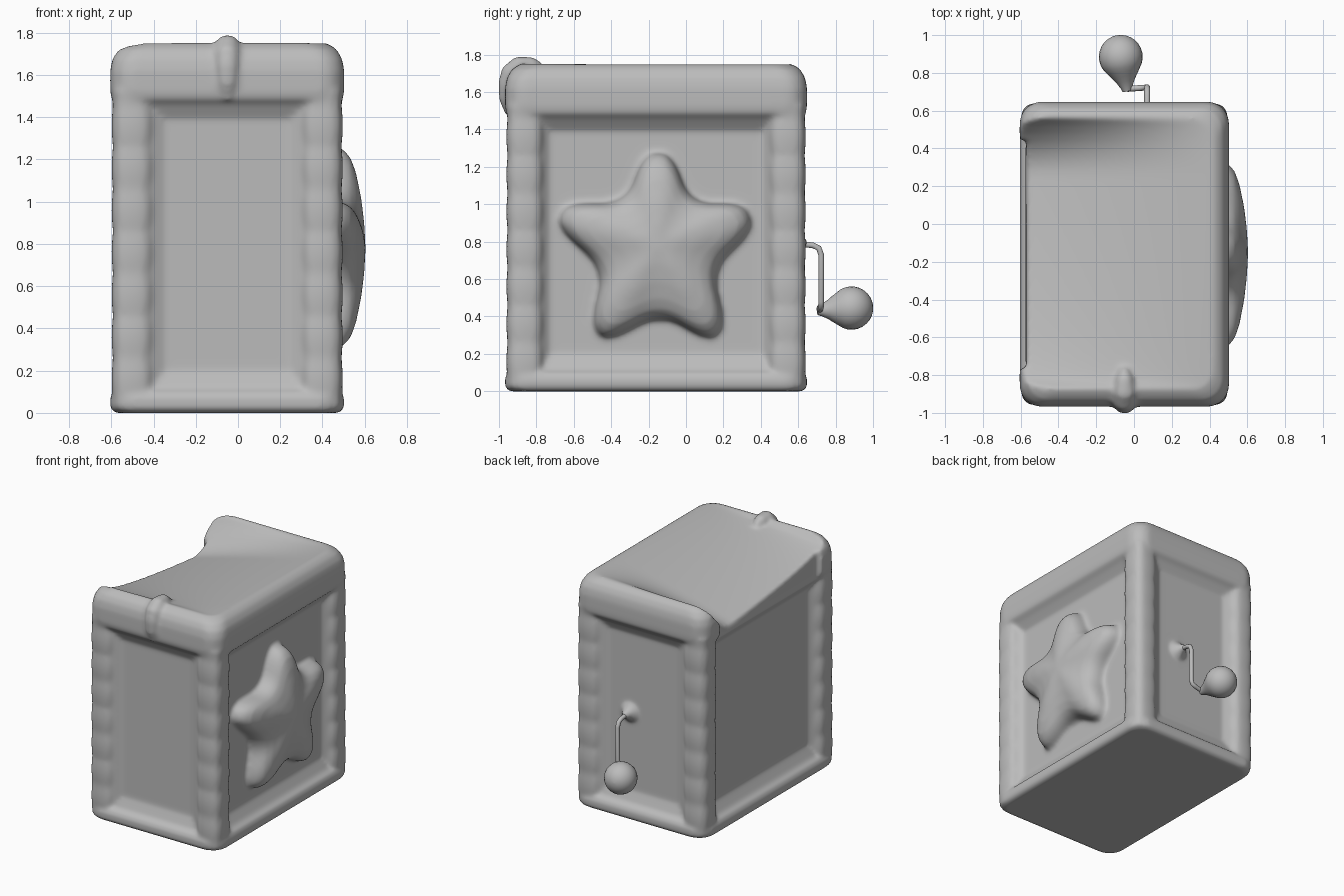
import bpy, bmesh, math
from mathutils import Vector

if "Cube" in bpy.data.objects:
    bpy.data.objects.remove(bpy.data.objects["Cube"])

grey = bpy.data.materials.new("plain grey")
grey.diffuse_color = (0.5, 0.5, 0.5, 1)
grey.use_nodes = True
grey.node_tree.nodes["Principled BSDF"].inputs["Base Color"].default_value = grey.diffuse_color

X0, X1, Y0, Y1 = -0.605, 0.503, -0.967, 0.647   # outer footprint
TOP, SHOULDER = 1.759, 1.48


def finish(name, bm, angle=40):
    bmesh.ops.recalc_face_normals(bm, faces=bm.faces)
    me = bpy.data.meshes.new(name)
    bm.to_mesh(me)
    bm.free()
    me.materials.append(grey)
    ob = bpy.data.objects.new(name, me)
    bpy.context.collection.objects.link(ob)
    bpy.context.view_layer.objects.active = ob
    ob.select_set(True)
    bpy.ops.object.shade_smooth_by_angle(angle=math.radians(angle))
    ob.select_set(False)
    return ob


def loft(bm, rings):
    """Skin a list of closed rings of points and cap both ends."""
    vs = [[bm.verts.new(p) for p in r] for r in rings]
    for a, b in zip(vs, vs[1:]):
        for i in range(len(a)):
            j = (i + 1) % len(a)
            bm.faces.new((a[i], a[j], b[j], b[i]))
    bm.faces.new(vs[0])
    bm.faces.new(vs[-1])


def slab(name, profile, r=0.115):
    """Rounded-rectangle block; profile lists (inset, height)."""
    rings = []
    for d, z in profile:
        ring = []
        for k in range(28):
            q, a = k // 7, (k // 7 + (k % 7) / 6) * math.pi / 2
            cx = X1 - d - r if q in (0, 3) else X0 + d + r
            cy = Y1 - d - r if q in (0, 1) else Y0 + d + r
            ring.append((cx + r * math.cos(a), cy + r * math.sin(a), z))
        rings.append(ring)
    bm = bmesh.new()
    loft(bm, rings)
    return finish(name, bm)


def box(bm, lo, hi):
    for v in bmesh.ops.create_cube(bm, size=1)["verts"]:
        v.co = [l + (h - l) * (c + 0.5) for l, h, c in zip(lo, hi, v.co)]


def carve(target, cutter):
    m = target.modifiers.new("carve", 'BOOLEAN')
    m.operation, m.object, m.solver = 'DIFFERENCE', cutter, 'EXACT'
    bpy.context.view_layer.objects.active = target
    bpy.ops.object.modifier_apply(modifier=m.name)
    bpy.data.objects.remove(cutter)


body = []

# Core with sloped, sunken panels on all four sides; end panels are shallower
bm = bmesh.new()
lo, hi = Vector((X0 + .03, Y0 + .03, 0.02)), Vector((X1 - .03, Y1 - .03, SHOULDER))
box(bm, lo, hi)
bm.normal_update()
for f in [f for f in bm.faces if abs(f.normal.z) < 0.5]:
    n = f.normal.copy()
    axis = 1 if abs(n.x) > 0.5 else 0
    inner, sink = (.21, .06) if axis else (.23, .045)
    for side, bottom, top, depth in ((.14, .09, 1.47, 0), (inner, .20, 1.39, sink)):
        bmesh.ops.inset_individual(bm, faces=[f], thickness=0.02)
        for v in f.verts:
            mid = (lo[axis] + hi[axis]) / 2
            v.co[axis] = lo[axis] + side if v.co[axis] < mid else hi[axis] - side
            v.co.z = bottom if v.co.z < 0.7 else top
            v.co -= n * depth
body.append(finish("panelled_box", bm, 25))

# Corner columns with a gently scalloped outline
for i, cx in enumerate((X0 + .107, X1 - .107)):
    for j, cy in enumerate((Y0 + .107, Y1 - .107)):
        rings = []
        for k in range(57):
            z = 0.03 + k * 1.50 / 56
            h = 0.094 + 0.007 * abs(math.cos(math.pi * (z - 0.16) / 0.2))
            ring = []
            for a in range(24):
                c, s = math.cos(a * math.tau / 24), math.sin(a * math.tau / 24)
                ring.append((cx + h * math.copysign(abs(c) ** .7, c),
                             cy + h * math.copysign(abs(s) ** .7, s), z))
            rings.append(ring)
        bm = bmesh.new()
        loft(bm, rings)
        body.append(finish(f"column_{i}{j}", bm))

# Base rail and top block
body.append(slab("base", ((.03, 0), (.01, .008), (0, .03), (0, .07), (.015, .1), (.08, .125))))
top = slab("top_block", ((.09, 1.45), (.03, 1.465), (.005, 1.49), (0, 1.53), (0, 1.62), (.01, 1.675),
                         (.035, 1.72), (.07, 1.745), (.11, TOP)))
body.append(top)

# Carve the sagging lid: it drops toward the left edge, most at the back
bm = bmesh.new()
bmesh.ops.create_grid(bm, x_segments=24, y_segments=32, size=0.5)
xa, xb, ya, yb = X0 - .05, X1 - .08, Y0 + .10, Y1 - .08
for v in bm.verts:
    u, t = 0.5 - v.co.x, 0.5 - v.co.y
    s = min(1, t / 0.22)
    s = s * (2 - s) * max(0, 1 - t) ** 0.5
    v.co = (xb + (xa - xb) * u, ya + (yb - ya) * (1 - t), TOP - 0.008 - 0.29 * s * u ** 1.15)
up = bmesh.ops.extrude_face_region(bm, geom=bm.faces[:])
for v in up["geom"]:
    if isinstance(v, bmesh.types.BMVert):
        v.co.z = 2.0
carve(top, finish("lid_cutter", bm))
bm = bmesh.new()
box(bm, (-0.9, Y0 + .2, 1.3), (X0 + .035, Y1 - .2, 2))
carve(top, finish("side_cutter", bm))

# Clasp wrapped over the front of the top block
path = [(-.76, 1.725), (-.82, 1.74), (-.89, 1.735), (-.93, 1.70), (-.945, 1.64), (-.945, 1.56), (-.935, 1.48)]
bm = bmesh.new()
rings = []
for k, (y, z) in enumerate(path):
    r = (.02, .048, .06, .063, .061, .055, .03)[k]
    q, p = path[max(k - 1, 0)], path[min(k + 1, len(path) - 1)]
    t = Vector((0, p[0] - q[0], p[1] - q[1])).normalized()
    n = t.cross(Vector((1, 0, 0)))
    rings.append([Vector((-.05, y, z)) + r * (math.cos(a * math.tau / 14) * Vector((1, 0, 0))
                  + math.sin(a * math.tau / 14) * n) for a in range(14)])
loft(bm, rings)
body.append(finish("clasp", bm, 60))

# Puffy star on the right panel: blunt tips and notches as (y, z)
star = [(-.22, 1.26), (-.08, 1.26), (.02, 1.0), (.30, 1.0), (.35, .87), (.13, .66), (.2, .37), (.12, .28),
        (-.14, .43), (-.42, .28), (-.5, .37), (-.43, .66), (-.68, .88), (-.63, 1.0), (-.32, 1.0)]
pts = [Vector(p) for p in star]
for _ in range(3):                             # corner cutting rounds the tips
    pts = [q for a, b in zip(pts, pts[1:] + pts[:1]) for q in (a * .78 + b * .22, a * .22 + b * .78)]
mid = Vector((-.15, .78))
bm = bmesh.new()
loft(bm, [[(x, *(mid + (p - mid) * s)) for p in pts] for s, x in
          ((1.04, .36), (1.03, .43), (1, .475), (.96, .505), (.89, .533), (.75, .558), (.5, .583), (.25, .598), (.02, .604))])
body.append(finish("star", bm, 70))

# Crank collar flaring out of the back panel
bm = bmesh.new()
loft(bm, [[(.07 + r * math.cos(a * math.tau / 16), y, .79 + r * math.sin(a * math.tau / 16))
           for a in range(16)] for r, y in ((.11, .52), (.09, .56), (.06, .59), (.035, .615), (.022, .65))])
body.append(finish("crank_collar", bm, 60))

# Melt the body parts into one soft moulded skin
for ob in body:
    ob.select_set(True)
box_body = body[0]
bpy.context.view_layer.objects.active = box_body
bpy.ops.object.join()
box_body.name = "moulded_box"
rm = box_body.modifiers.new("skin", 'REMESH')
rm.mode, rm.voxel_size, rm.use_smooth_shade = 'VOXEL', 0.014, True
sm = box_body.modifiers.new("soften", 'SMOOTH')
sm.factor, sm.iterations = 0.5, 8
box_body.select_set(False)

# Crank: bent rod and round knob with a tapered neck
cu = bpy.data.curves.new("crank_rod", 'CURVE')
cu.dimensions, cu.bevel_depth, cu.bevel_resolution, cu.use_fill_caps = '3D', 0.016, 3, True
sp = cu.splines.new('POLY')
rod = [(.07, .60, .79), (.07, .68, .78), (.07, .71, .765), (.07, .723, .73), (.07, .723, .48),
       (.06, .722, .455), (.03, .72, .445), (-.035, .715, .433)]
sp.points.add(len(rod) - 1)
for p, c in zip(sp.points, rod):
    p.co = (*c, 1)
sp.use_smooth = True
cu.materials.append(grey)
bpy.context.collection.objects.link(bpy.data.objects.new("crank_rod", cu))

centre, tip, R = Vector((-.07, .885, .445)), Vector((-.035, .70, .432)), 0.116
rot = (centre - tip).to_track_quat('Z', 'Y')
prof = [(-.185, .025), (-.165, .032), (-.13, .05), (-.10, .072)]
prof += [(-R * math.cos(t), R * math.sin(t)) for t in [math.radians(50 + 13 * i) for i in range(10)]] + [(R, .002)]
bm = bmesh.new()
loft(bm, [[centre + rot @ Vector((r * math.cos(a * math.tau / 24), r * math.sin(a * math.tau / 24), z))
           for a in range(24)] for z, r in prof])
finish("crank_knob", bm, 60)
